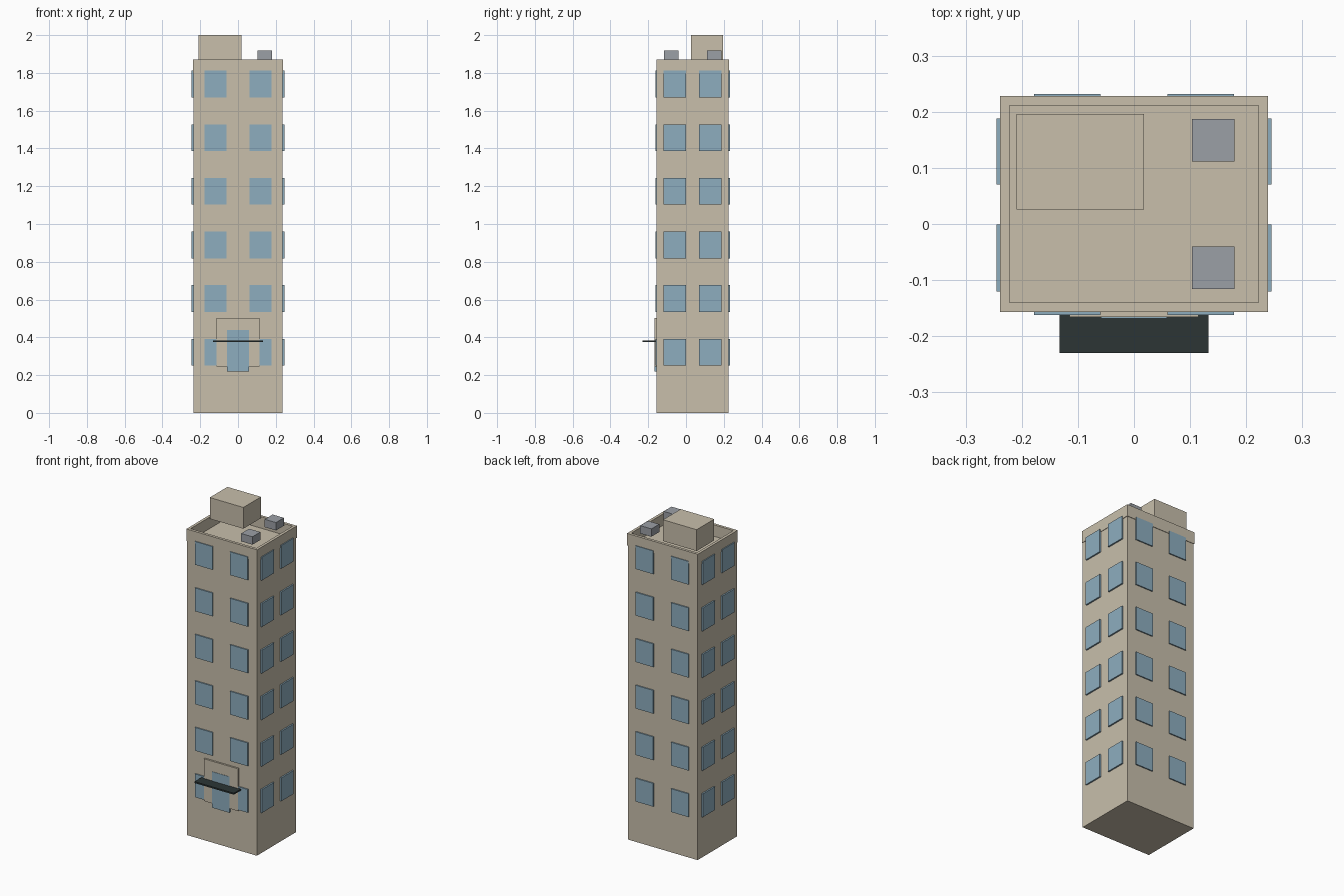
import bpy
import bmesh
from mathutils import Vector

cube = bpy.data.objects.get("Cube")
if cube:
    bpy.data.objects.remove(cube, do_unlink=True)


def make_material(name, rgb):
    mat = bpy.data.materials.new(name)
    mat.use_nodes = True
    mat.diffuse_color = (*rgb, 1)
    mat.node_tree.nodes["Principled BSDF"].inputs["Base Color"].default_value = (*rgb, 1)
    return mat


beige = make_material("beige stone", (0.58, 0.52, 0.41))
glass = make_material("blue glass", (0.27, 0.42, 0.52))
grey = make_material("grey metal", (0.33, 0.35, 0.38))
dark = make_material("dark canopy", (0.025, 0.036, 0.036))


def box(name, x, y, z, mat, rim=0, depth=0):
    """Box from (min, max) ranges; a rim sinks the top face by depth."""
    bm = bmesh.new()
    bmesh.ops.create_cube(bm, size=1)
    for v in bm.verts:
        v.co = Vector([r[0] if c < 0 else r[1] for c, r in zip(v.co, (x, y, z))])
    if rim:
        bm.normal_update()
        top = max(bm.faces, key=lambda f: f.calc_center_median().z)
        bmesh.ops.inset_individual(bm, faces=[top], thickness=rim)
        ext = bmesh.ops.extrude_face_region(bm, geom=[top])["geom"]
        bmesh.ops.translate(bm, vec=(0, 0, -depth),
                            verts=[g for g in ext if isinstance(g, bmesh.types.BMVert)])
        if top.is_valid:
            bmesh.ops.delete(bm, geom=[top], context='FACES_ONLY')
        bmesh.ops.recalc_face_normals(bm, faces=bm.faces)
    mesh = bpy.data.meshes.new(name)
    bm.to_mesh(mesh)
    bm.free()
    mesh.materials.append(mat)
    obj = bpy.data.objects.new(name, mesh)
    bpy.context.collection.objects.link(obj)
    return obj


# Tower and sunken roof
HALF, FRONT, BACK = 0.236, -0.155, 0.225
box("tower_body", (-HALF, HALF), (FRONT, BACK), (0, 1.797), beige)
box("roof_parapet", (-0.239, 0.239), (-0.157, 0.228), (1.797, 1.87), beige, 0.024, 0.07)

# Roof equipment
box("roof_penthouse", (-0.209, 0.018), (0.026, 0.196), (1.87, 2.0), beige)
for label, y in (("front", -0.116), ("back", 0.111)):
    box(f"{label}_roof_unit", (0.103, 0.179), (y, y + 0.076), (1.87, 1.918), grey)

# Windows on all four walls, two per floor
for floor in range(6):
    z = (0.25 + floor * 0.284, 0.392 + floor * 0.284)
    for x in ((-0.178, -0.06), (0.06, 0.178)):
        box("front_window", x, (FRONT - 0.007, FRONT + 0.002), z, glass)
        box("back_window", x, (BACK - 0.002, BACK + 0.007), z, glass)
    for y in ((-0.12, -0.001), (0.07, 0.188)):
        box("left_window", (HALF - 0.002, HALF + 0.009), y, z, glass)
        box("right_window", (-HALF - 0.009, -HALF + 0.002), y, z, glass)

# Entrance
box("door_surround", (-0.115, 0.115), (-0.166, FRONT), (0.245, 0.503), beige)
box("glass_door", (-0.059, 0.059), (-0.168, FRONT), (0.22, 0.44), glass)
box("entrance_canopy", (-0.133, 0.133), (-0.23, FRONT), (0.374, 0.383), dark)
